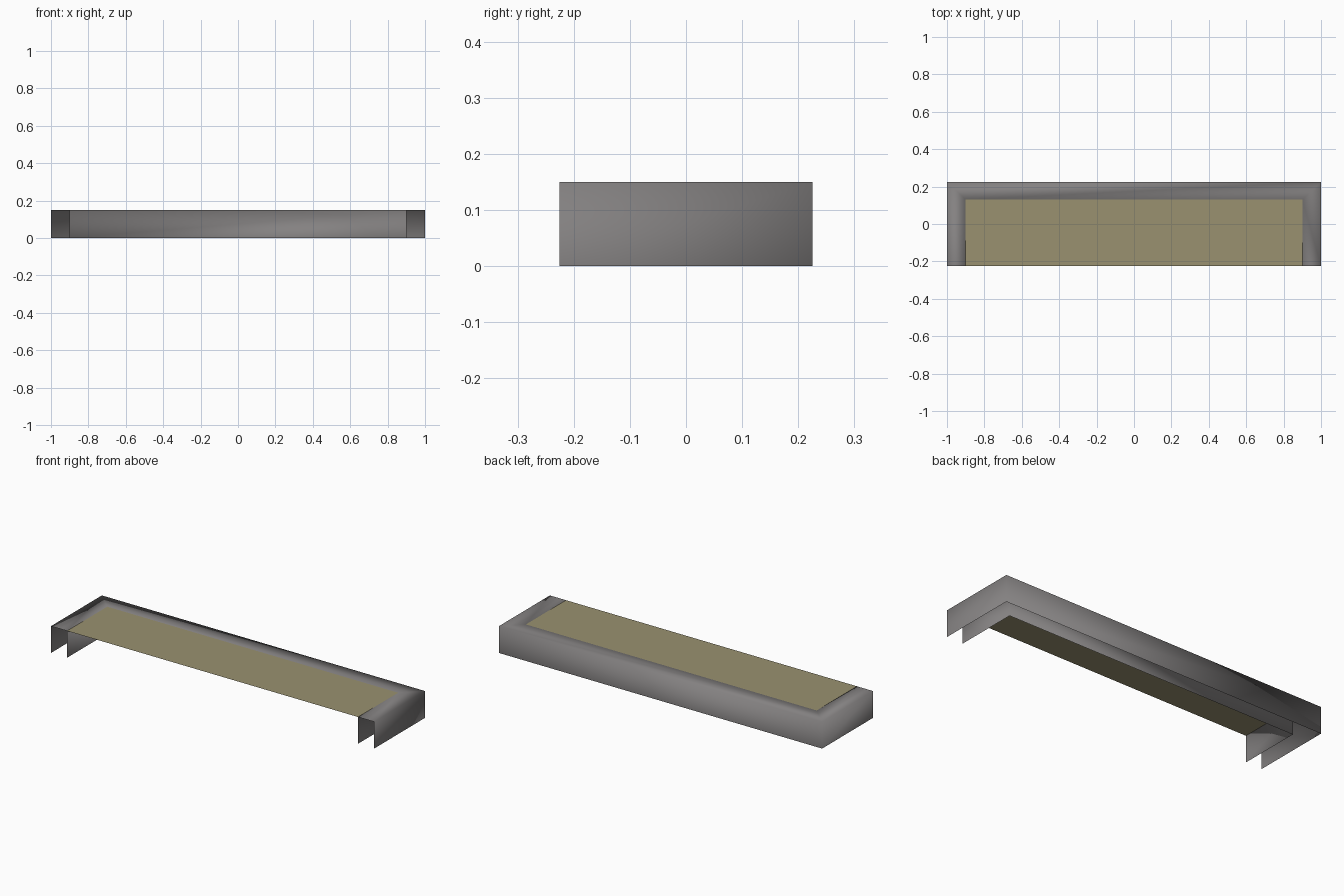
import bpy

if "Cube" in bpy.data.objects:
    bpy.data.objects.remove(bpy.data.objects["Cube"])

W, D, H, T = 1.0, 0.225, 0.15, 0.1   # half width, half depth, height, border width


def material(name, rgb):
    m = bpy.data.materials.new(name)
    m.diffuse_color = (*rgb, 1)
    m.use_nodes = True
    m.node_tree.nodes["Principled BSDF"].inputs["Base Color"].default_value = m.diffuse_color
    return m


def make(name, verts, faces, mat, smooth):
    me = bpy.data.meshes.new(name)
    me.from_pydata(verts, [], faces)
    me.update()
    me.materials.append(mat)
    for p in me.polygons:
        p.use_smooth = smooth
    ob = bpy.data.objects.new(name, me)
    bpy.context.collection.objects.link(ob)
    return ob


grey = material("concrete grey", (0.23, 0.22, 0.22))
tan = material("dry tan", (0.32, 0.285, 0.16))

# U-shaped kerb: thin channel (outer wall, top, inner wall), open below and at the front ends
outer = [(W, -D), (W, D), (-W, D), (-W, -D)]
i, b = W - T, D - T + 0.005
inner = [(i, -D), (i, b), (-i, b), (-i, -D)]
verts = []
for (ox, oy), (ix, iy) in zip(outer, inner):
    verts += [(ox, oy, 0), (ox, oy, H), (ix, iy, H), (ix, iy, 0)]
faces = [(4 * s + k, 4 * s + 4 + k, 4 * s + 5 + k, 4 * s + 1 + k)
         for s in range(3) for k in range(3)]
make("kerb", verts, faces, grey, True)

# flat paving panel enclosed by the kerb, level with its top
make("paving", [(-i, -D, H), (i, -D, H), (i, b, H), (-i, b, H)],
     [(0, 1, 2, 3)], tan, False)
